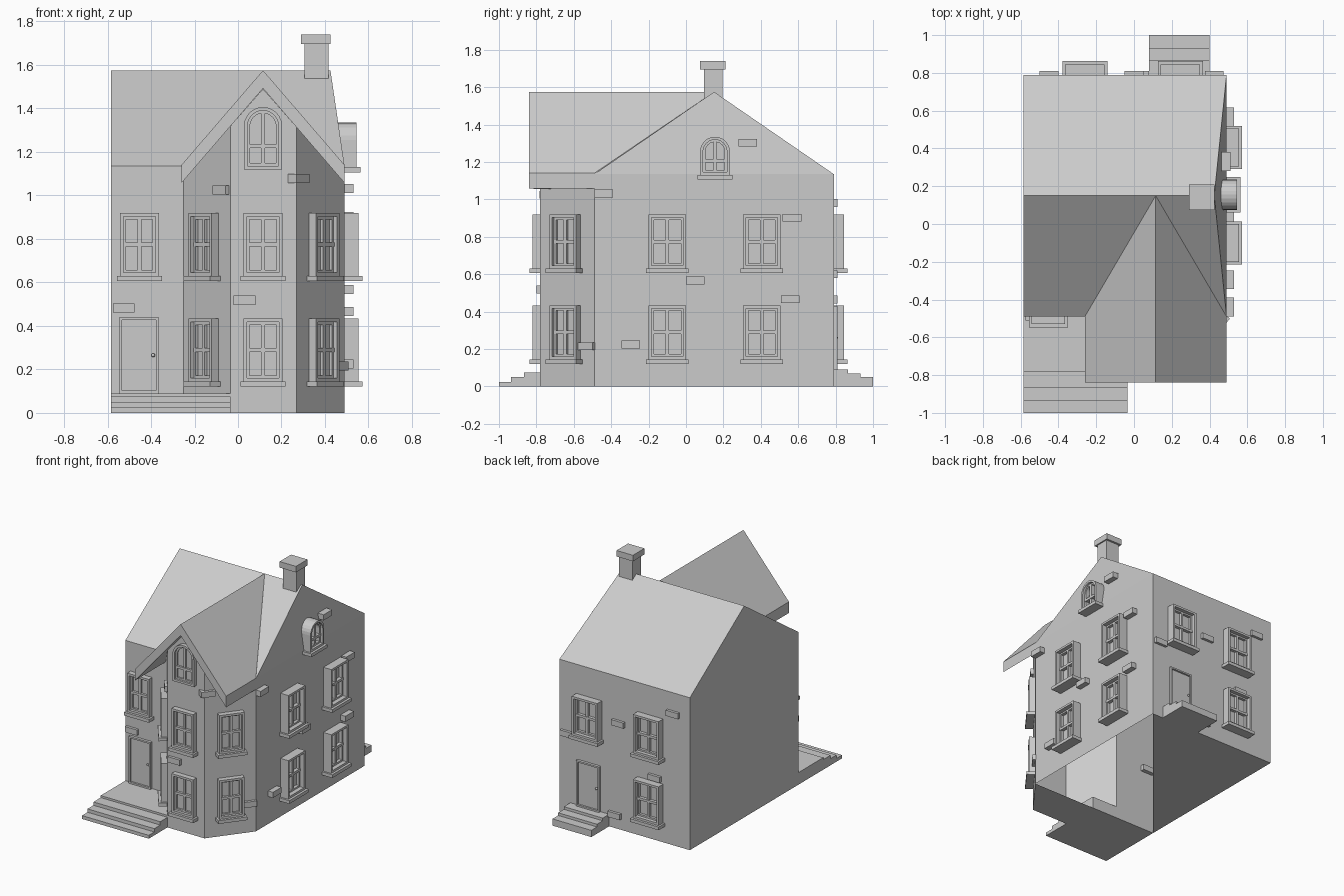
import bpy, bmesh, math
from mathutils import Matrix, Vector

cube = bpy.data.objects.get("Cube")
if cube:
    bpy.data.objects.remove(cube, do_unlink=True)

GREY = (0.6, 0.6, 0.6, 1)
stone = bpy.data.materials.new("plain grey")
stone.use_nodes = True
stone.diffuse_color = GREY
stone.node_tree.nodes["Principled BSDF"].inputs["Base Color"].default_value = GREY

# Wall stations: point on the wall and turn from the front direction
FRONT, RIGHT, BACK = 0, 90, 180
BAY_L = math.degrees(math.atan2(-0.29, 0.215))
BAY_R = math.degrees(math.atan2(0.29, 0.22))


def finish(name, bm, x=0, y=0, z=0, turn=0):
    bmesh.ops.recalc_face_normals(bm, faces=bm.faces)
    mesh = bpy.data.meshes.new(name)
    bm.to_mesh(mesh)
    bm.free()
    mesh.materials.append(stone)
    ob = bpy.data.objects.new(name, mesh)
    ob.matrix_world = Matrix.Translation((x, y, z)) @ Matrix.Rotation(math.radians(turn), 4, 'Z')
    bpy.context.collection.objects.link(ob)
    return ob


def add_box(bm, x0, x1, y0, y1, z0, z1):
    m = Matrix.Translation(((x0 + x1) / 2, (y0 + y1) / 2, (z0 + z1) / 2))
    m = m @ Matrix.Diagonal((x1 - x0, y1 - y0, z1 - z0, 1))
    bmesh.ops.create_cube(bm, size=1, matrix=m)


def box(name, *size):
    bm = bmesh.new()
    add_box(bm, *size)
    return finish(name, bm)


def outline(w, h, inset, arch):
    """Rectangle or round-headed opening, standing on local z = 0."""
    r = w / 2 - inset
    pts = [(-r, inset), (r, inset)]
    if not arch:
        return pts + [(r, h - inset), (-r, h - inset)]
    steps = 12
    return pts + [(r * math.cos(math.pi * i / steps), h - w / 2 + r * math.sin(math.pi * i / steps))
                  for i in range(steps + 1)]


def add_ring(bm, w, h, a, b, depth, arch):
    """Frame between insets a and b, standing out by depth."""
    loops = [[bm.verts.new((x, y, z)) for x, z in outline(w, h, i, arch)]
             for i, y in ((a, 0), (a, -depth), (b, -depth), (b, 0))]
    n = len(loops[0])
    for p, q in zip(loops, loops[1:]):
        for i in range(n):
            bm.faces.new((p[i], p[(i + 1) % n], q[(i + 1) % n], q[i]))


def add_pane(bm, w, h, inset, depth, arch):
    bm.faces.new([bm.verts.new((x, -depth, z)) for x, z in outline(w, h, inset, arch)])


def window(name, x, y, z, turn, w, h, depth, arch=False, pane=0.15, sill=True):
    bm = bmesh.new()
    lip = 0.016
    add_ring(bm, w, h, 0, lip, depth, arch)
    mid = depth * (pane + 0.35)
    add_ring(bm, w, h, lip, lip + 0.012, mid, arch)
    add_pane(bm, w, h, lip, depth * pane, arch)
    # glazing bars
    bar = 0.009
    cross = h * (0.37 if arch else 0.5)
    add_box(bm, -bar, bar, -mid, 0, lip, h - lip)
    add_box(bm, lip - w / 2, w / 2 - lip, -mid - 0.004, 0, cross - bar, cross + bar)
    if sill:
        add_box(bm, -w / 2 - 0.014, w / 2 + 0.014, -depth - 0.018, 0, -0.024, 0)
    finish(name, bm, x, y, z, turn)


def door(name, x, y, z, turn, w, h):
    bm = bmesh.new()
    add_ring(bm, w, h, 0, 0.012, 0.02, False)
    add_pane(bm, w, h, 0.012, 0.006, False)
    knob = Matrix.Translation((w / 2 - 0.025, -0.014, h / 2))
    bmesh.ops.create_uvsphere(bm, u_segments=10, v_segments=6, radius=0.009, matrix=knob)
    finish(name, bm, x, y, z, turn)


def brick(x, y, z, turn, out, along=0):
    bm = bmesh.new()
    add_box(bm, along - 0.05, along + 0.05, -out, 0.03, -0.021, 0.021)
    finish("brick", bm, x, y, z, turn)


# House shell: main block with the bay folded into the front wall
L, R, F, B, EAVE, RIDGE, MID = -0.585, 0.49, -0.49, 0.79, 1.135, 1.575, 0.15
BX = 0.115          # bay centre line
BAY_Y = -0.78


def under_roof(x):
    return 1.49 - abs(x - BX) * 0.43 / 0.375


bm = bmesh.new()


def face(*pts):
    bm.faces.new([bm.verts.new(p) for p in pts])


bay = [(-0.25, F), (-0.035, BAY_Y), (BX, BAY_Y), (0.27, BAY_Y), (R, F)]
walls = [(L, F, EAVE), (-0.25, F, EAVE)]
face((L, F, 0), (-0.25, F, 0), (-0.25, F, EAVE), (L, F, EAVE))
for (x0, y0), (x1, y1) in zip(bay, bay[1:]):
    face((x0, y0, 0), (x1, y1, 0), (x1, y1, under_roof(x1)), (x0, y0, under_roof(x0)))
face((R, F, 0), (R, B, 0), (R, B, EAVE), (R, F, EAVE))
face((R, B, 0), (L, B, 0), (L, B, EAVE), (R, B, EAVE))
face((L, B, 0), (L, F, 0), (L, F, EAVE), (L, MID, RIDGE), (L, B, EAVE))
# leaning right gable and the two main roof slopes
TOP = 0.425
face((R, F, EAVE), (R, B, EAVE), (TOP, MID, RIDGE))
face((L, F, EAVE), (R, F, EAVE), (TOP, MID, RIDGE), (L, MID, RIDGE))
face((R, B, EAVE), (L, B, EAVE), (L, MID, RIDGE), (TOP, MID, RIDGE))
# partial floor and bay floor
face((R, B, 0), (L, F, 0), (L, B, 0))
face(*[(x, y, 0) for x, y in reversed(bay)])
bmesh.ops.remove_doubles(bm, verts=bm.verts, dist=0.0005)
finish("house_shell", bm)

# Bay roof: thick gable running back into the main ridge
bm = bmesh.new()
rows = []
for x, top, back in ((-0.26, 1.14, F), (BX, RIDGE, MID), (R, 1.14, F)):
    rows.append([bm.verts.new(p) for p in
                 ((x, -0.84, top), (x, back, top), (x, back, top - 0.083), (x, -0.84, top - 0.083))])
for p, q in zip(rows, rows[1:]):
    for i in range(4):
        bm.faces.new((p[i], p[(i + 1) % 4], q[(i + 1) % 4], q[i]))
bm.faces.new(rows[0])
bm.faces.new(rows[-1])
finish("bay_roof", bm)

# Chimney
box("chimney_stack", 0.305, 0.415, 0.095, 0.195, 1.45, 1.70)
box("chimney_cap", 0.29, 0.425, 0.075, 0.21, 1.695, 1.74)

# Front porch and both flights of steps
for y, z in ((BAY_Y, 0.09), (-0.865, 0.075), (-0.935, 0.05), (-1.0, 0.025)):
    box("front_step", L, -0.035, y, F, 0, z)
for y, z in ((0.866, 0.09), (0.933, 0.07), (1.0, 0.05)):
    box("back_step", 0.08, 0.4, B, y, 0, z)

# Windows on two floors
LOW, HIGH, H = 0.145, 0.63, 0.288
for z in (LOW, HIGH):
    window("bay_centre_window", BX, BAY_Y, z, FRONT, 0.178, H, 0.04)
    window("bay_left_window", -0.1425, -0.635, z, BAY_L, 0.178, H, 0.04)
    window("bay_right_window", 0.38, -0.635, z, BAY_R, 0.178, H, 0.04)
    window("side_window", R, -0.1, z, RIGHT, 0.2, H, 0.065)
    window("side_window", R, 0.405, z, RIGHT, 0.2, H, 0.065)
    window("back_window", -0.26, B, z, BACK, 0.21, H, 0.055)
window("back_window", 0.245, B, HIGH, BACK, 0.21, H, 0.055)
window("front_window", -0.453, F, HIGH, FRONT, 0.178, H, 0.04)
window("bay_arched_window", BX, BAY_Y, 1.12, FRONT, 0.176, 0.286, 0.03, True, sill=False)
window("gable_arched_window", 0.455, 0.155, 1.13, RIGHT, 0.16, 0.205, 0.09, True, 0.45)

# Doors
door("front_door", -0.455, F, 0.09, FRONT, 0.18, 0.35)
door("back_door", 0.245, B, 0.09, BACK, 0.19, 0.34)

# Scattered projecting bricks
brick(-0.525, F, 0.483, FRONT, 0.02)
brick(0.03, BAY_Y, 0.518, FRONT, 0.02)
brick(-0.1425, -0.635, 1.025, BAY_L, 0.02, 0.12)
brick(0.38, -0.635, 1.077, BAY_R, 0.02, -0.16)
brick(0.38, -0.635, 0.215, BAY_R, 0.02, 0.135)
for y, z in ((-0.44, 1.032), (0.33, 1.303), (0.567, 0.902), (0.05, 0.567), (0.557, 0.466), (-0.295, 0.225)):
    brick(R, y, z, RIGHT, 0.04 if z < EAVE else 0.02)
for x, z in ((0.0, 0.79), (-0.45, 0.98), (-0.3, 0.465), (0.03, 0.1), (0.425, 0.6)):
    brick(x, B, z, BACK, 0.02)
